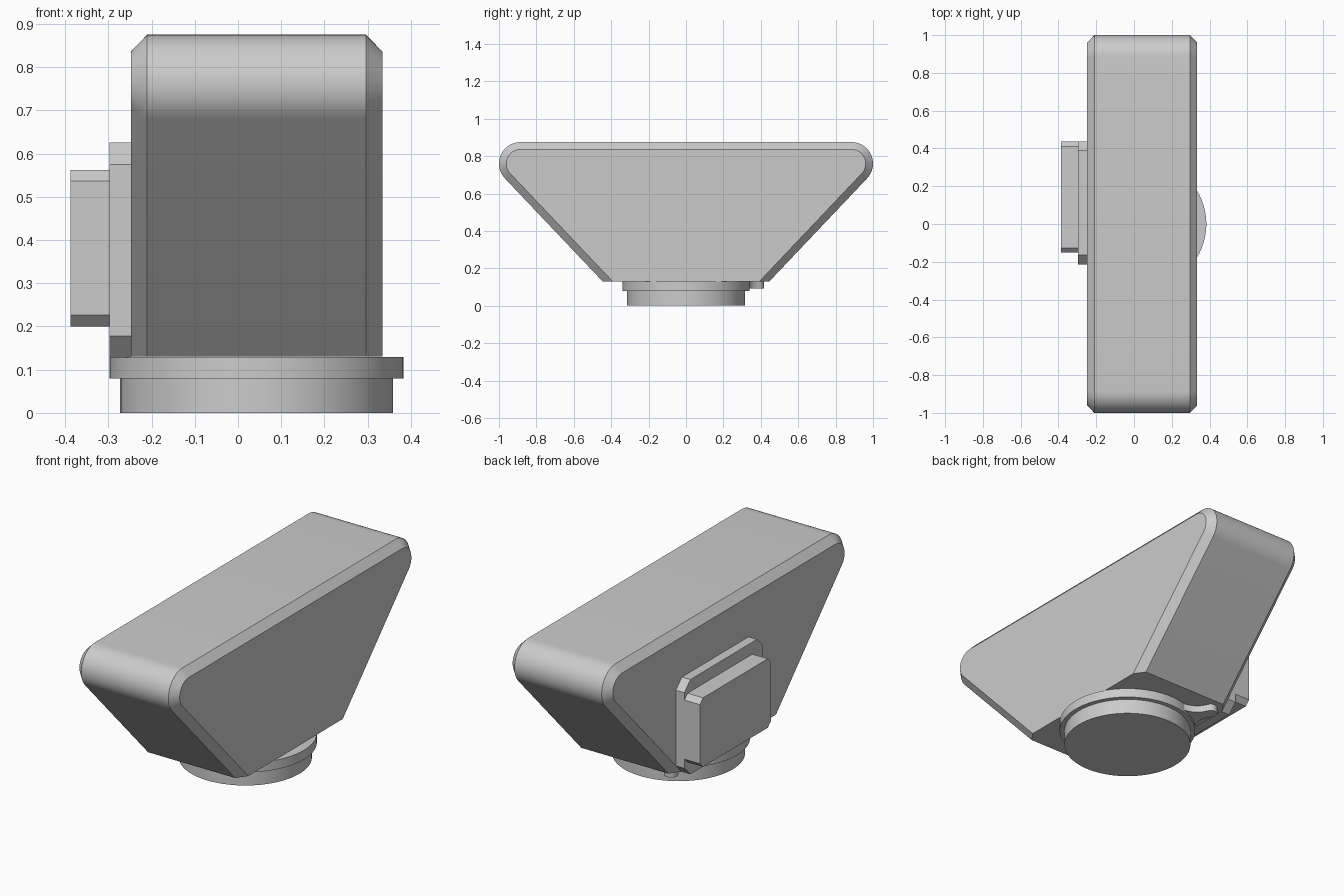
import bpy, bmesh
from math import sin, cos, tan, pi, radians
from mathutils import Matrix

old = bpy.data.objects.get("Cube")
if old:
    bpy.data.objects.remove(old, do_unlink=True)

grey = bpy.data.materials.new("plain grey")
grey.use_nodes = True
COLOUR = (0.6, 0.6, 0.6, 1)
grey.diffuse_color = COLOUR
grey.node_tree.nodes["Principled BSDF"].inputs["Base Color"].default_value = COLOUR


def loft(name, rings, angle=25):
    """Skin matching closed rings of points and cap both ends."""
    bm = bmesh.new()
    loops = [[bm.verts.new(p) for p in ring] for ring in rings]
    for a, b in zip(loops, loops[1:]):
        for i in range(len(a)):
            j = (i + 1) % len(a)
            bm.faces.new((a[i], a[j], b[j], b[i]))
    bm.faces.new(loops[0])
    bm.faces.new(loops[-1])
    bmesh.ops.recalc_face_normals(bm, faces=bm.faces)
    mesh = bpy.data.meshes.new(name)
    bm.to_mesh(mesh)
    bm.free()
    mesh.materials.append(grey)
    obj = bpy.data.objects.new(name, mesh)
    bpy.context.collection.objects.link(obj)
    bpy.ops.object.select_all(action="DESELECT")
    obj.select_set(True)
    bpy.context.view_layer.objects.active = obj
    bpy.ops.object.shade_smooth_by_angle(angle=radians(angle))
    return obj


# Main housing: flared profile with rounded shoulders and chamfered side rims
FLOOR = 0.13
SHOULDER_Y, SHOULDER_Z = 0.885, 0.76
SLOPE = radians(43.5)


def housing_ring(x, radius, steps=16):
    half = []
    for i in range(steps + 1):
        a = -SLOPE + (pi / 2 + SLOPE) * i / steps
        half.append((SHOULDER_Y + radius * cos(a), SHOULDER_Z + radius * sin(a)))
    y, z = half[0]
    half.insert(0, (y - (z - FLOOR) * tan(SLOPE), FLOOR))
    mirrored = [(-y, z) for y, z in reversed(half)]
    return [(x, y, z) for y, z in half + mirrored]


loft("housing", [housing_ring(-0.248, 0.076), housing_ring(-0.21, 0.115),
                 housing_ring(0.296, 0.115), housing_ring(0.334, 0.076)])


# Side plates with clipped corners
def plate(name, x0, x1, y0, y1, z0, z1, cut):
    outline = [(y0 + cut, z0), (y1 - cut, z0), (y1, z0 + cut), (y1, z1 - cut),
               (y1 - cut, z1), (y0 + cut, z1), (y0, z1 - cut), (y0, z0 + cut)]
    loft(name, [[(x, y, z) for y, z in outline] for x in (x0, x1)])


plate("side_plate_inner", -0.297, -0.247, -0.215, 0.438, 0.128, 0.625, 0.05)
plate("side_plate_outer", -0.387, -0.296, -0.152, 0.437, 0.2, 0.562, 0.026)

# Round mount under the housing
MOUNT_X = 0.043


def disc(name, radius, z0, z1, sides=96):
    angles = [2 * pi * i / sides for i in range(sides)]
    loft(name, [[(MOUNT_X + radius * cos(a), radius * sin(a), z) for a in angles]
                for z in (z0, z1)])


disc("mount_foot", 0.316, 0, 0.081)
disc("mount_ring", 0.34, 0.08, 0.129)

# Release lever: flared neck running into a round tip
TIP, TIP_R, ROOT = 0.443, 0.034, 0.3
side = []
for i in range(11):
    t = i / 10
    side.append((ROOT + (TIP - ROOT) * t, TIP_R - 0.006 * sin(pi * t) + 0.09 * (1 - t) ** 2.5))
tip = [(TIP + TIP_R * sin(pi * i / 12), TIP_R * cos(pi * i / 12)) for i in range(1, 12)]
outline = side + tip + [(u, -v) for u, v in reversed(side)]
turn = Matrix.Translation((MOUNT_X, 0, 0)) @ Matrix.Rotation(radians(120.4), 4, "Z")
lever = loft("release_lever", [[(u, v, z) for u, v in outline] for z in (0.093, 0.1295)])
lever.data.transform(turn)
